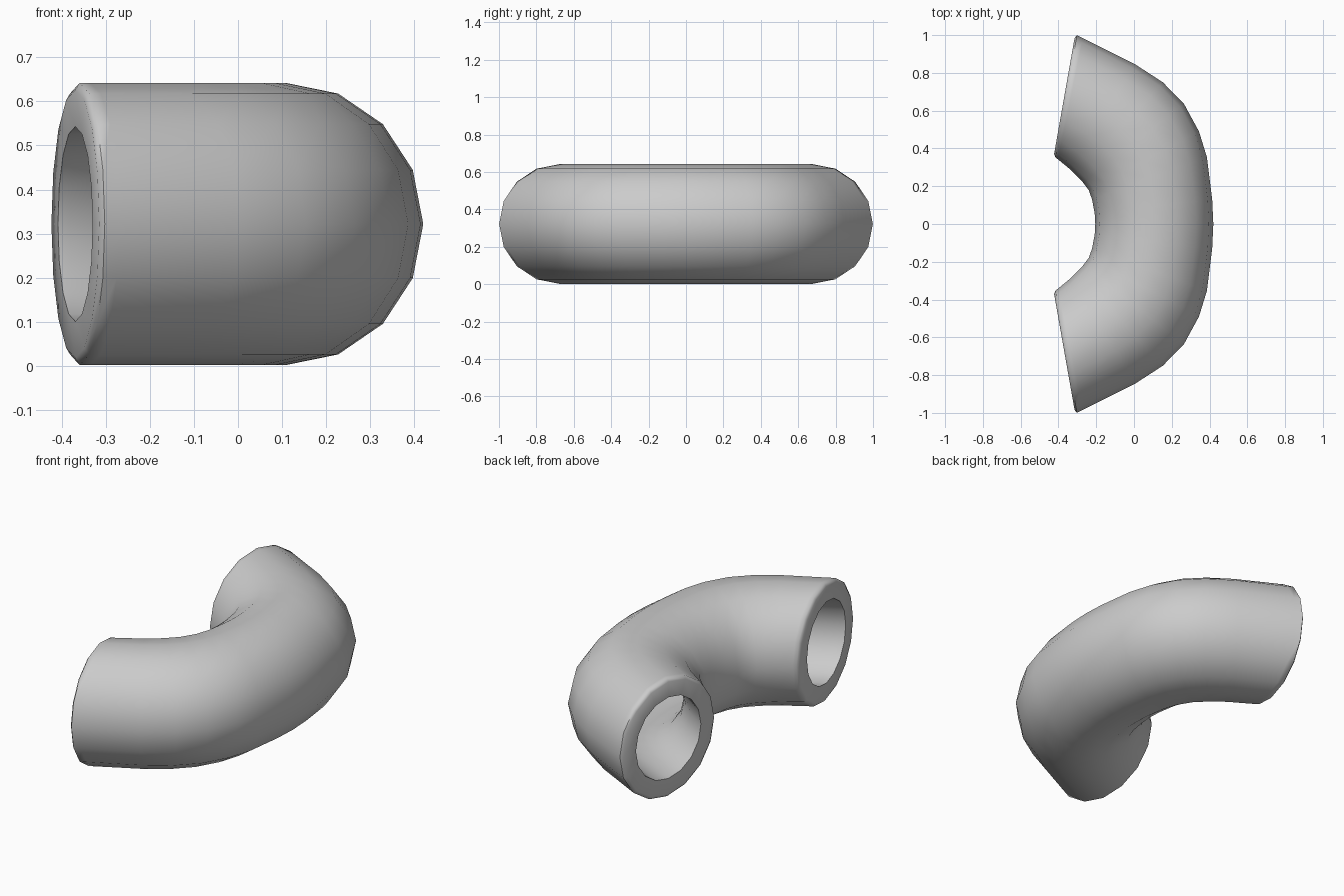
import bpy, bmesh, math
from mathutils import Vector

if "Cube" in bpy.data.objects:
    bpy.data.objects.remove(bpy.data.objects["Cube"])

SIDES = 16
RADIUS = 0.32
MID_Z = 0.322
BORE = 0.69          # hole size relative to the outside

# Stations of half the bend: outer edge point, inner edge point (plan view)
half = [
    ((0.42, 0.0), (-0.205, 0.0)),
    ((0.414, 0.13), (-0.208, 0.055)),
    ((0.386, 0.354), (-0.222, 0.13)),
    ((0.344, 0.49), (-0.24, 0.18)),
    ((0.265, 0.635), (-0.27, 0.22)),
    ((0.153, 0.75), (-0.305, 0.255)),
    ((0.005, 0.846), (-0.345, 0.295)),
    ((-0.27, 0.983), (-0.402, 0.342)),
    ((-0.302, 0.999), (-0.416, 0.353)),
]


def flip(p):
    return (p[0], -p[1])


stations = [(flip(o), flip(i)) for o, i in reversed(half[1:])] + half


def ring(bm, station, scale=1.0, shift=0.0):
    """Upright elliptical ring between an outer and an inner plan point."""
    o, i = (Vector((p[0], p[1], MID_Z)) for p in station)
    mid, arm = (o + i) / 2, (o - i) / 2
    side = 1 if mid.y > 0 else -1
    mid += Vector((-0.985, 0.176 * side, 0)) * shift
    up = Vector((0, 0, RADIUS))
    verts = []
    for k in range(SIDES):
        a = 2 * math.pi * k / SIDES
        verts.append(bm.verts.new(
            mid + (arm * math.cos(a) + up * math.sin(a)) * scale))
    return verts


bm = bmesh.new()
# Outside skin, rounded rim, bore running back, other rim
first, last = stations[0], stations[-1]
rings = [ring(bm, s) for s in stations]
rings.append(ring(bm, last, 0.95, 0.01))
rings.append(ring(bm, last, BORE, 0.01))
rings += [ring(bm, s, BORE) for s in reversed(stations[1:-1])]
rings.append(ring(bm, first, BORE, 0.01))
rings.append(ring(bm, first, 0.95, 0.01))

for n, a in enumerate(rings):
    b = rings[(n + 1) % len(rings)]
    for k in range(SIDES):
        j = (k + 1) % SIDES
        bm.faces.new((a[k], a[j], b[j], b[k]))
bmesh.ops.recalc_face_normals(bm, faces=bm.faces)

mesh = bpy.data.meshes.new("bent_pipe")
bm.to_mesh(mesh)
bm.free()
pipe = bpy.data.objects.new("bent_pipe", mesh)
bpy.context.collection.objects.link(pipe)
bpy.context.view_layer.objects.active = pipe
pipe.select_set(True)
bpy.ops.object.shade_smooth_by_angle(angle=math.radians(70))
